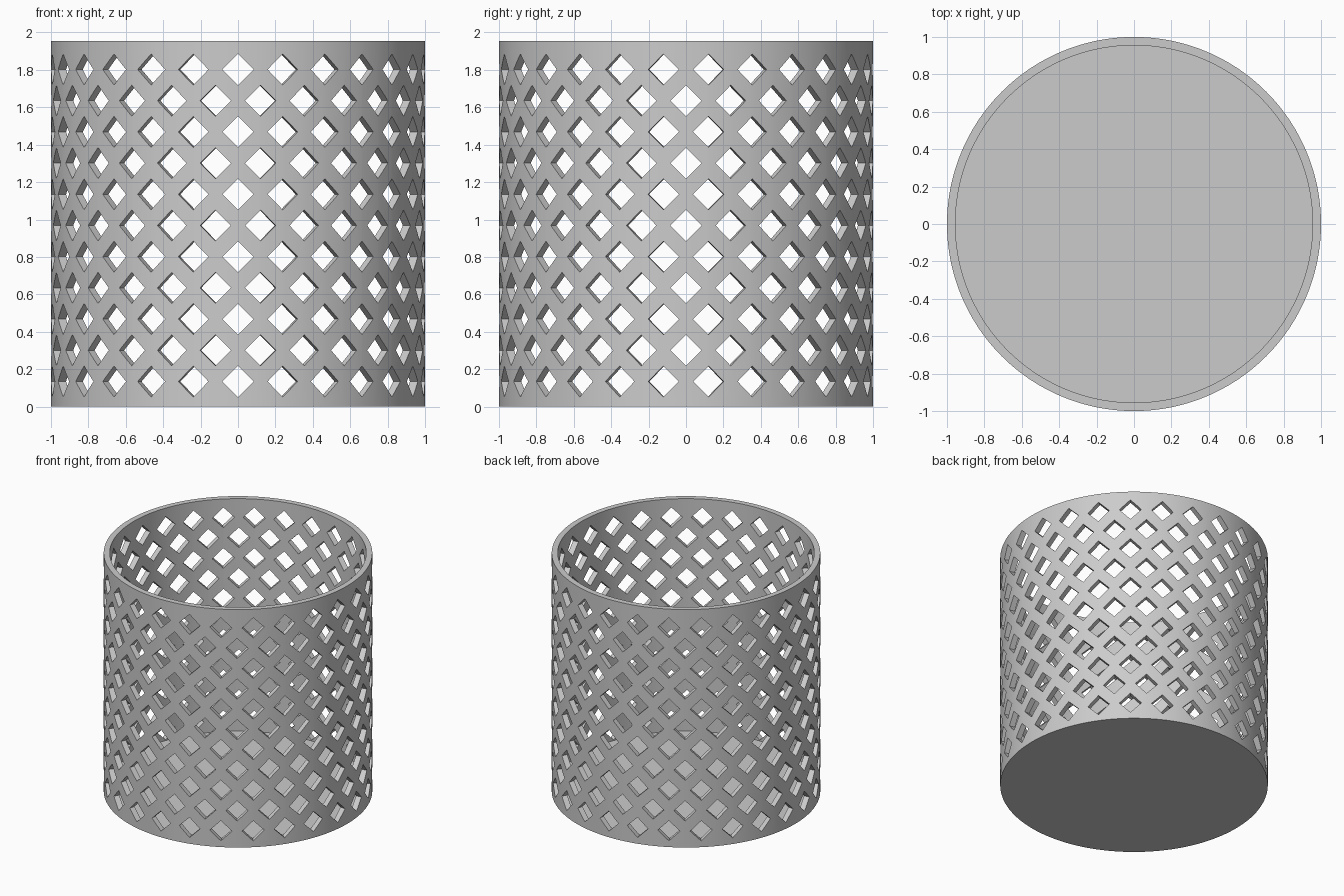
import bpy
import bmesh
from math import pi, radians
from mathutils import Matrix

RADIUS, INNER, HEIGHT, FLOOR = 1.0, 0.955, 1.955, 0.045
SEGMENTS = 200
COLUMNS, ROWS = 26, 11
FIRST_ROW, ROW_STEP, HALF_DIAGONAL = 0.134, 0.1668, 0.083

if "Cube" in bpy.data.objects:
    bpy.data.objects.remove(bpy.data.objects["Cube"])


def make_object(name, bm):
    bmesh.ops.recalc_face_normals(bm, faces=bm.faces)
    mesh = bpy.data.meshes.new(name)
    bm.to_mesh(mesh)
    bm.free()
    obj = bpy.data.objects.new(name, mesh)
    bpy.context.collection.objects.link(obj)
    return obj


def make_material(name, color):
    mat = bpy.data.materials.new(name)
    mat.use_nodes = True
    mat.diffuse_color = color
    mat.node_tree.nodes["Principled BSDF"].inputs["Base Color"].default_value = color
    return mat


# Cup: stacked rings from the floor underside, up the wall and down inside
bm = bmesh.new()
rings = []
for r, z in [(RADIUS, 0), (RADIUS, HEIGHT), (INNER, HEIGHT), (INNER, FLOOR)]:
    circle = bmesh.ops.create_circle(bm, segments=SEGMENTS, radius=r,
                                     matrix=Matrix.Translation((0, 0, z)))
    rings.append(circle["verts"])
for a, b in zip(rings, rings[1:]):
    for i in range(SEGMENTS):
        j = (i + 1) % SEGMENTS
        bm.faces.new((a[i], a[j], b[j], b[i]))
bm.faces.new(rings[0])
bm.faces.new(rings[-1])
basket = make_object("basket", bm)
basket.data.materials.append(make_material("grey", (0.6, 0.6, 0.6, 1)))

# Diamond prisms around the wall, every other row shifted half a column
bm = bmesh.new()
lay_down = Matrix.Rotation(radians(90), 4, "X")
for row in range(ROWS):
    for col in range(COLUMNS):
        angle = 2 * pi * (col + 0.5 * (row % 2)) / COLUMNS
        place = (Matrix.Rotation(angle, 4, "Z")
                 @ Matrix.Translation((0, -0.98, FIRST_ROW + row * ROW_STEP)))
        bmesh.ops.create_cone(bm, cap_ends=True, segments=4, depth=0.14,
                              radius1=HALF_DIAGONAL, radius2=HALF_DIAGONAL,
                              matrix=place @ lay_down)
cutter = make_object("diamond_cutter", bm)
cutter.hide_render = True

# Cut the lattice, then drop the helper
cut = basket.modifiers.new("lattice", "BOOLEAN")
cut.operation = "DIFFERENCE"
cut.solver = "EXACT"
cut.object = cutter
bpy.ops.object.select_all(action="DESELECT")
bpy.context.view_layer.objects.active = basket
basket.select_set(True)
bpy.ops.object.modifier_apply(modifier=cut.name)
bpy.data.objects.remove(cutter)
bpy.ops.object.shade_smooth_by_angle(angle=radians(30))
